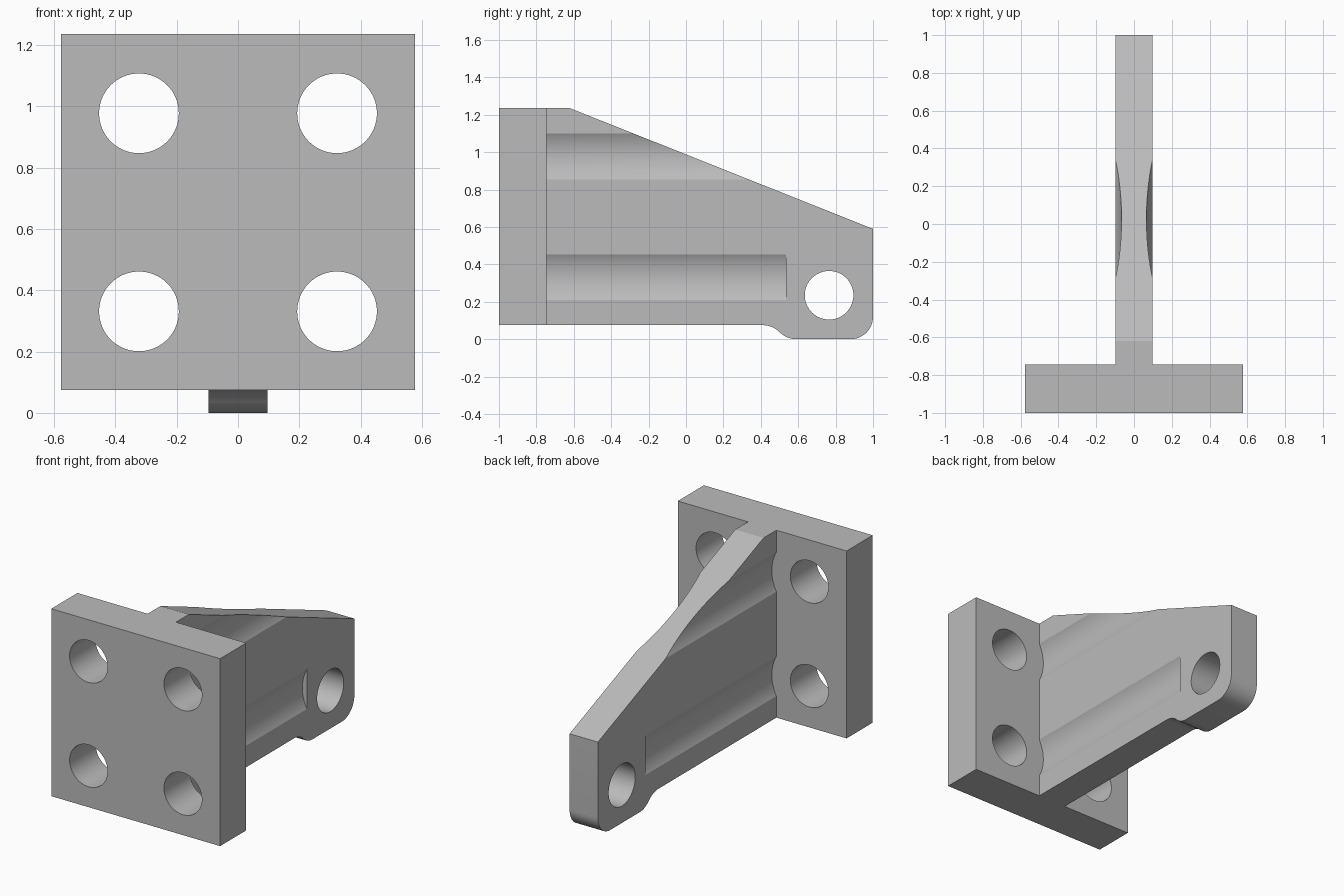
import bpy, bmesh
from math import sin, cos, radians, pi
from mathutils import Matrix

if "Cube" in bpy.data.objects:
    bpy.data.objects.remove(bpy.data.objects["Cube"], do_unlink=True)

grey = bpy.data.materials.new("plain grey")
grey.use_nodes = True
grey.diffuse_color = (0.5, 0.5, 0.5, 1)
grey.node_tree.nodes["Principled BSDF"].inputs["Base Color"].default_value = (0.5, 0.5, 0.5, 1)

PLATE_BACK, BASE, TOP = -0.745, 0.075, 1.235
HALF_WEB = 0.097
HOLE_X, HOLE_Z = 0.323, (0.331, 0.977)


def make_object(name, bm):
    bmesh.ops.recalc_face_normals(bm, faces=bm.faces)
    mesh = bpy.data.meshes.new(name)
    bm.to_mesh(mesh)
    bm.free()
    mesh.materials.append(grey)
    obj = bpy.data.objects.new(name, mesh)
    bpy.context.collection.objects.link(obj)
    return obj


def extrude_profile(name, points, half):
    """Extrude a (y, z) outline across x."""
    bm = bmesh.new()
    face = bm.faces.new([bm.verts.new((-half, y, z)) for y, z in points])
    new = bmesh.ops.extrude_face_region(bm, geom=[face])["geom"]
    verts = [g for g in new if isinstance(g, bmesh.types.BMVert)]
    bmesh.ops.translate(bm, verts=verts, vec=(2 * half, 0, 0))
    return make_object(name, bm)


def cylinder(name, axis, radius, centre, length, sides=64):
    bm = bmesh.new()
    turn = Matrix.Rotation(pi / 2, 4, "Y" if axis == "X" else "X")
    bmesh.ops.create_cone(bm, cap_ends=True, segments=sides, radius1=radius, radius2=radius,
                          depth=length, matrix=Matrix.Translation(centre) @ turn)
    return make_object(name, bm)


def combine(target, tool, operation):
    mod = target.modifiers.new(operation, "BOOLEAN")
    mod.operation, mod.solver, mod.object = operation, "EXACT", tool
    bpy.context.view_layer.objects.active = target
    bpy.ops.object.modifier_apply(modifier=mod.name)
    bpy.data.objects.remove(tool, do_unlink=True)


def arc(cy, cz, radius, start, end, steps=12):
    angles = [radians(start + (end - start) * i / steps) for i in range(steps + 1)]
    return [(cy + radius * cos(a), cz + radius * sin(a)) for a in angles]


# Upright web: step down to the lug, rounded lug corner, sloping top
outline = [(-0.85, BASE)]
outline += arc(0.41, BASE - 0.128, 0.128, 90, 45)
outline += arc(0.591, 0.128, 0.128, 225, 270)
outline += arc(0.88, 0.12, 0.12, 270, 360)
outline += [(1, 0.59), (-0.62, TOP), (-0.85, TOP)]
web = extrude_profile("bracket_web", outline, HALF_WEB)

# Pivot hole through the lug
combine(web, cylinder("pivot_cutter", "X", 0.13, (0, 0.765, 0.235), 1), "DIFFERENCE")

# Mounting plate
plate = extrude_profile("mounting_bracket", [(-1, BASE), (PLATE_BACK, BASE),
                                             (PLATE_BACK, TOP), (-1, TOP)], 0.578)

# Bolt holes in the plate, with tool clearance grooves along the web
for x in (-HOLE_X, HOLE_X):
    for z in HOLE_Z:
        groove_end, groove_start = 0.535, -0.95
        groove = cylinder("groove_cutter", "Y", 0.257, (x, (groove_end + groove_start) / 2, z),
                          groove_end - groove_start, 128)
        combine(web, groove, "DIFFERENCE")
        combine(plate, cylinder("bolt_cutter", "Y", 0.13, (x, -0.9, z), 1), "DIFFERENCE")

combine(plate, web, "UNION")

# Smooth bores and grooves, crisp edges elsewhere
bpy.ops.object.select_all(action="DESELECT")
plate.select_set(True)
bpy.context.view_layer.objects.active = plate
bpy.ops.object.shade_smooth_by_angle(angle=radians(20))
